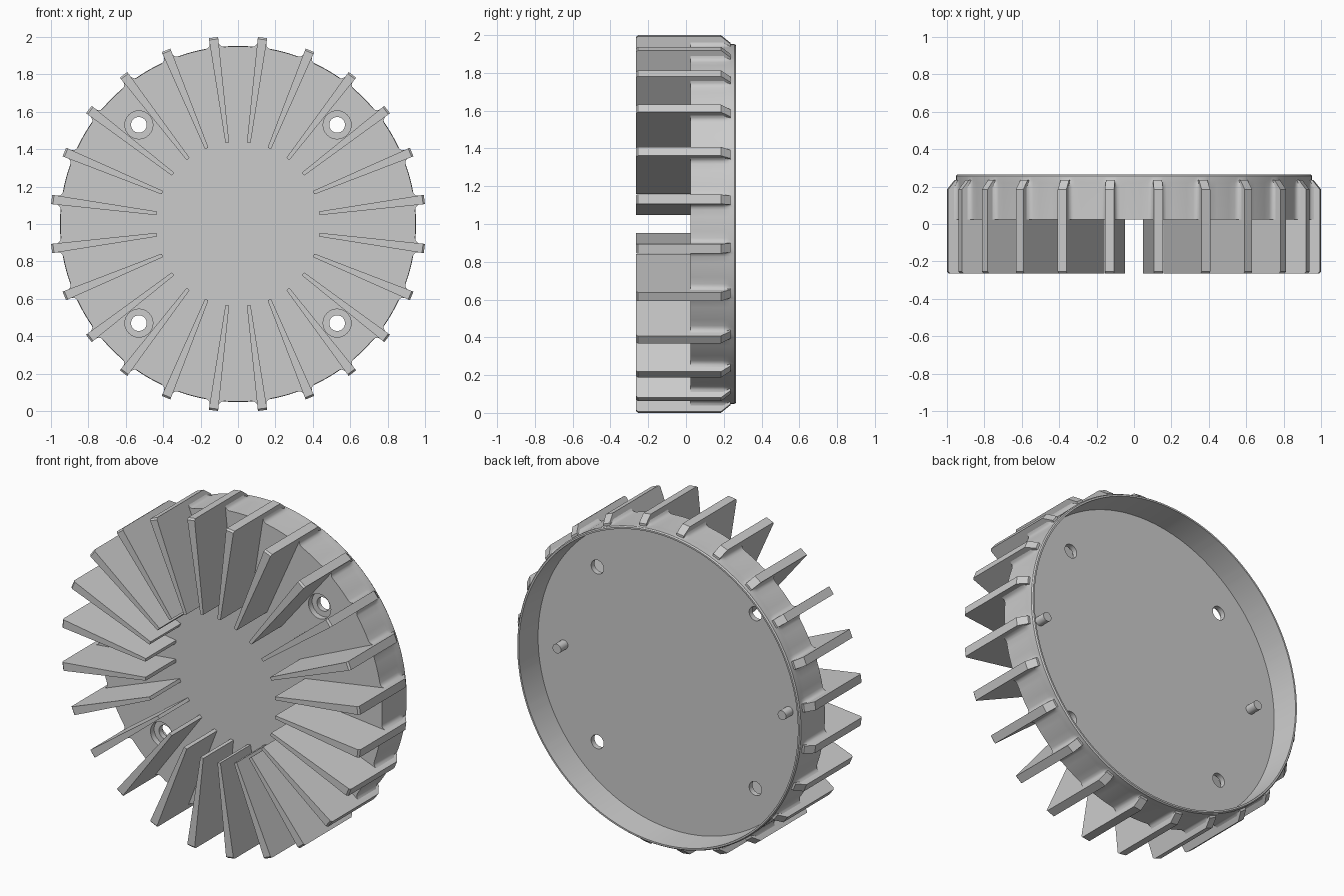
import bpy, bmesh
from math import sin, cos, pi, radians

if "Cube" in bpy.data.objects:
    bpy.data.objects.remove(bpy.data.objects["Cube"])

CZ = 1.0          # height of the axis, which runs along y
FINS = 24
STEP = 360 / FINS


def finish(bm, name):
    bmesh.ops.recalc_face_normals(bm, faces=bm.faces[:])
    me = bpy.data.meshes.new(name)
    bm.to_mesh(me)
    bm.free()
    ob = bpy.data.objects.new(name, me)
    bpy.context.collection.objects.link(ob)
    return ob


def activate(ob):
    bpy.ops.object.select_all(action='DESELECT')
    ob.select_set(True)
    bpy.context.view_layer.objects.active = ob


def smooth(ob):
    activate(ob)
    bpy.ops.object.shade_smooth_by_angle(angle=radians(30))


def loft(bm, rings):
    """Skin a list of equal-length point rings and cap both ends."""
    rows = [[bm.verts.new(p) for p in ring] for ring in rings]
    n = len(rows[0])
    for a, b in zip(rows, rows[1:]):
        for i in range(n):
            j = (i + 1) % n
            bm.faces.new((a[i], a[j], b[j], b[i]))
    bm.faces.new(rows[0])
    bm.faces.new(rows[-1])


def lathe(bm, profile, x, z, n=32):
    """Stepped round solid along y from (radius, y) pairs."""
    loft(bm, [[(x + r * cos(2 * pi * i / n), y, z + r * sin(2 * pi * i / n))
               for i in range(n)] for r, y in profile])


# Cup body: outline flares into a small fillet beside each fin
flare = [(1.4, .025), (1.7, .012), (2.2, .004), (3.0, 0), (5.25, 0)]
sector = flare + [(7.5, 0)] + [(STEP - a, f) for a, f in reversed(flare)]


def body_ring(r, y, k):
    pts = []
    for s in range(FINS):
        for a, f in sector:
            t = radians(STEP * (s + .5) + a)
            pts.append(((r + f * k) * sin(t), y, CZ + (r + f * k) * cos(t)))
    return pts


bm = bmesh.new()
loft(bm, [body_ring(*p) for p in [
    (.950, .025, 1), (.950, .195, 1), (.951, .218, .4), (.952, .235, 0),
    (.952, .257, 0), (.946, .265, 0), (.936, .265, 0), (.928, .092, 0)]])
body = finish(bm, "cup_body")

# Four counterbored screw holes
bm = bmesh.new()
for sx in (-1, 1):
    for sz in (-1, 1):
        lathe(bm, [(.075, -.05), (.075, .06), (.042, .06), (.042, .15)],
              sx * .53, CZ + sz * .53)
cutter = finish(bm, "hole_cutter")
cutter.hide_render = True
mod = body.modifiers.new("holes", 'BOOLEAN')
mod.object = cutter
mod.operation = 'DIFFERENCE'
mod.solver = 'EXACT'
activate(body)
bpy.ops.object.modifier_apply(modifier=mod.name)
bpy.data.objects.remove(cutter)
smooth(body)

# Radial cooling fins: side profile in (radius, y), tapering towards the centre
profile = [(.438, -.265), (.995, -.265), (1.005, -.255), (1.005, .185),
           (.965, .235), (.943, .235), (.943, .04), (.438, .04)]
bm = bmesh.new()
for s in range(FINS):
    t = radians(STEP * (s + .5))
    sides = []
    for sign in (-1, 1):
        ring = []
        for r, y in profile:
            w = sign * (.010 + (r - .438) * .0265)
            ring.append((r * sin(t) + w * cos(t), y,
                         CZ + r * cos(t) - w * sin(t)))
        sides.append(ring)
    loft(bm, sides)
finish(bm, "cooling_fins")

# Two locating pins on the inner floor
bm = bmesh.new()
for sx in (-1, 1):
    lathe(bm, [(.028, .08), (.028, .16)], sx * .755, CZ, 24)
smooth(finish(bm, "locating_pins"))
